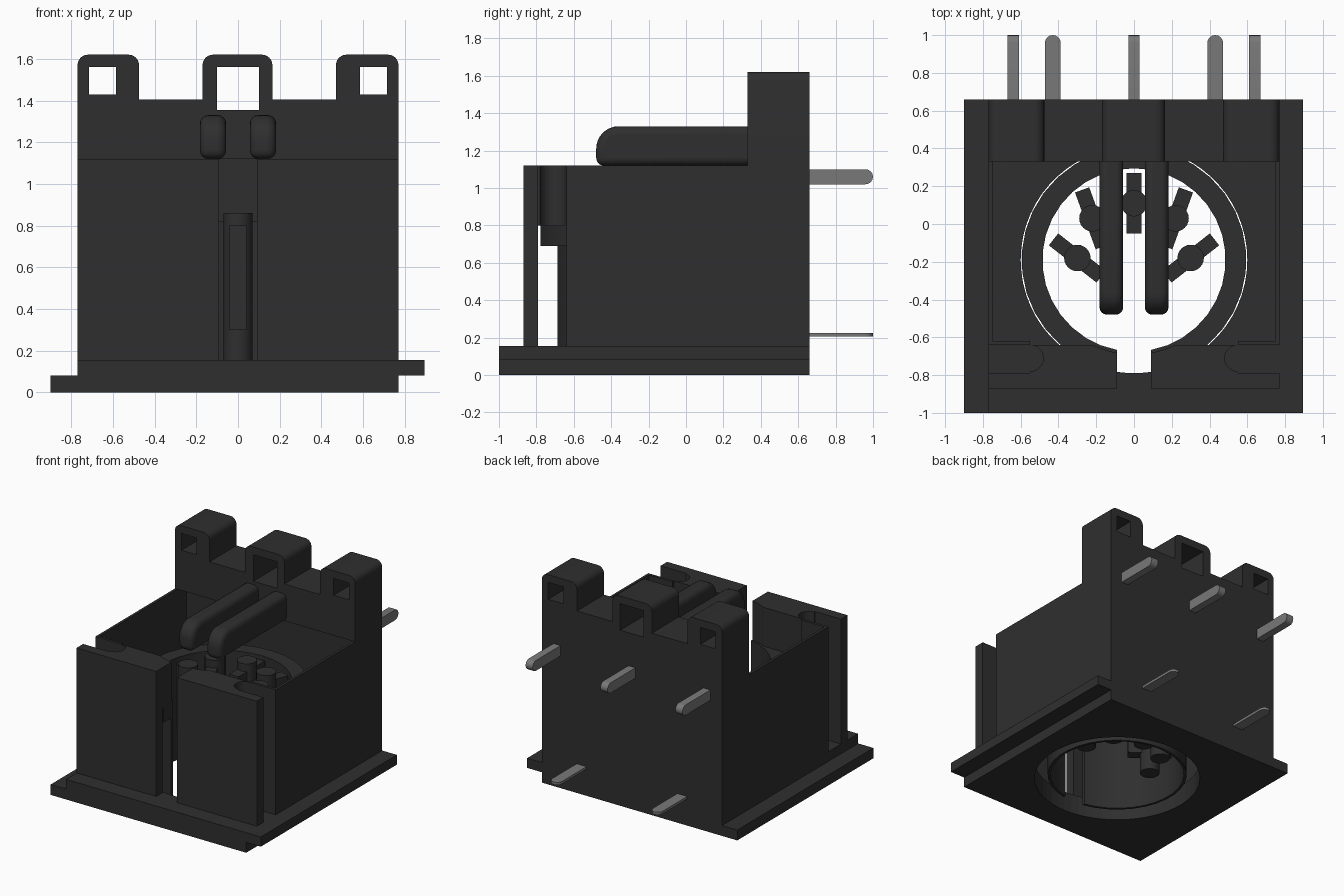
import bpy, bmesh
from math import sin, cos, pi, radians, asin
from mathutils import Vector

old = bpy.data.objects.get("Cube")
if old:
    bpy.data.objects.remove(old, do_unlink=True)


def material(name, value):
    m = bpy.data.materials.new(name)
    m.use_nodes = True
    col = (value, value, value, 1)
    m.diffuse_color = col
    m.node_tree.nodes["Principled BSDF"].inputs["Base Color"].default_value = col
    return m


plastic = material("black_plastic", 0.028)
metal = material("grey_metal", 0.19)


def prism(name, pts, axis, a, b, mat=plastic):
    """Extrude a closed 2D outline along an axis from a to b."""
    place = {"x": lambda p, t: (t, p[0], p[1]),
             "y": lambda p, t: (p[0], t, p[1]),
             "z": lambda p, t: (p[0], p[1], t)}[axis]
    bm = bmesh.new()
    face = bm.faces.new([bm.verts.new(place(p, a)) for p in pts])
    ext = bmesh.ops.extrude_face_region(bm, geom=[face])
    shift = Vector(place((0, 0), b - a))
    bmesh.ops.translate(bm, vec=shift, verts=[v for v in ext["geom"] if isinstance(v, bmesh.types.BMVert)])
    bmesh.ops.recalc_face_normals(bm, faces=bm.faces)
    mesh = bpy.data.meshes.new(name)
    bm.to_mesh(mesh)
    bm.free()
    ob = bpy.data.objects.new(name, mesh)
    bpy.context.collection.objects.link(ob)
    mesh.materials.append(mat)
    return ob


def box(name, x0, x1, y0, y1, z0, z1):
    return prism(name, [(x0, y0), (x1, y0), (x1, y1), (x0, y1)], "z", z0, z1)


def arc(cx, cy, r, start, end, n=6):
    angles = [radians(start + (end - start) * i / n) for i in range(n + 1)]
    return [(cx + r * cos(t), cy + r * sin(t)) for t in angles]


def cut(ob, cutter):
    mod = ob.modifiers.new("cut", "BOOLEAN")
    mod.operation = "DIFFERENCE"
    mod.solver = "EXACT"
    mod.object = cutter
    cutter.hide_render = True
    cutter.hide_viewport = True
    cutter.display_type = "WIRE"


def smooth(ob):
    bpy.ops.object.select_all(action="DESELECT")
    ob.select_set(True)
    bpy.context.view_layer.objects.active = ob
    bpy.ops.object.shade_smooth_by_angle(angle=radians(35))


CY = -0.19          # socket centre
SLOT = 0.09         # half width of the key slot
BASE, TOP, BACK = 0.155, 1.12, 0.66

# Two offset base plates with a round opening
opening = prism("opening_cutter", arc(0, CY, 0.6, 0, 354, 59), "z", -0.2, 0.4)
for name, x0, x1, z0, z1 in (("lower_base_plate", -0.9, 0.77, 0, 0.08),
                             ("upper_base_plate", -0.77, 0.895, 0.08, BASE)):
    cut(box(name, x0, x1, -1, BACK, z0, z1), opening)

# Housing walls, front plates and the posts joining them
box("back_wall", -0.77, 0.77, 0.44, BACK, BASE, TOP)
for side, s in (("left", 1), ("right", -1)):
    box(side + "_wall", s * 0.75, s * 0.77, -0.64, BACK, BASE, TOP)
    box(side + "_front_return", s * 0.55, s * 0.77, -0.64, -0.62, BASE, TOP)
    box(side + "_front_plate", s * SLOT, s * 0.77, -0.87, -0.79, BASE, TOP)
    outline = [(SLOT, -0.79), (0.55, -0.79)]
    outline += arc(0.55, -0.71, 0.07, 270, 90, 10)
    outline += arc(0, CY, 0.5, -64, -79.6, 5)
    prism(side + "_front_post", [(s * x, y) for x, y in outline], "z", 0.8, TOP)


# Slotted socket tube and its collar
def slotted_ring(name, r_in, r_out, z0, z1):
    gaps = [math_deg(asin(SLOT / r)) for r in (r_out, r_in)]
    pts = arc(0, CY, r_out, -90 + gaps[0], 270 - gaps[0], 32)
    pts += arc(0, CY, r_in, 270 - gaps[1], -90 + gaps[1], 32)
    return prism(name, pts, "z", z0, z1)


def math_deg(t):
    return t * 180 / pi


smooth(slotted_ring("socket_tube", 0.485, 0.505, 0.03, 0.82))
smooth(slotted_ring("socket_collar", 0.49, 0.595, 0.69, 0.82))

# Upright rear block: three rounded towers with windows
R = 0.05
towers = [(-0.77, -0.475), (-0.17, 0.165), (0.47, 0.77)]
outline = [(-0.77, TOP)]
for x0, x1 in towers:
    if x0 > -0.7:
        outline.append((x0, 1.405))
    outline += arc(x0 + R, 1.62 - R, R, 180, 90)
    outline += arc(x1 - R, 1.62 - R, R, 90, 0)
    if x1 < 0.7:
        outline.append((x1, 1.405))
outline.append((0.77, TOP))
block = prism("rear_block", outline, "y", 0.33, BACK)
for x0, x1, z0 in ((-0.715, -0.585, 1.43), (-0.1, 0.1, 1.355), (0.585, 0.715, 1.43)):
    cut(block, box("window_cutter", x0, x1, 0, 1, z0, 1.56))
smooth(block)

# Two rounded ribs reaching forward from the rear block
for side, s in (("left", 1), ("right", -1)):
    pts = [(0.4, TOP), (0.4, 1.33)] + arc(-0.36, 1.21, 0.12, 90, 180, 8) + [(-0.48, TOP)]
    rib = prism(side + "_rib", pts, "x", s * 0.12 - 0.063, s * 0.12 + 0.063)
    bev = rib.modifiers.new("round", "BEVEL")
    bev.width = 0.04
    bev.segments = 4
    bev.limit_method = "ANGLE"
    bev.angle_limit = radians(50)
    smooth(rib)

# Five contacts, each a round pin with a flat blade
for x, y, turn in ((0, 0.11, 0), (0.22, 0.03, -20), (-0.22, 0.03, 20),
                   (0.3, -0.18, -52), (-0.3, -0.18, 52)):
    smooth(prism("contact_pin", arc(x, y, 0.07, 0, 345, 23), "z", 0.15, 0.86))
    blade = box("contact_blade", -0.04, 0.04, -0.16, 0.16, 0.3, 0.8)
    blade.location = (x, y, 0)
    blade.rotation_euler.z = radians(turn)

# Solder legs at the back
for x in (-0.64, 0, 0.64):
    pts = [(0.6, 1.02)] + arc(0.96, 1.06, 0.04, -90, 90, 8) + [(0.6, 1.1)]
    smooth(prism("upper_leg", pts, "x", x - 0.03, x + 0.03, metal))
for x in (-0.43, 0.43):
    pts = [(x + 0.042, 0.6)] + arc(x, 0.958, 0.042, 0, 180, 8) + [(x - 0.042, 0.6)]
    smooth(prism("lower_leg", pts, "z", 0.205, 0.225, metal))
